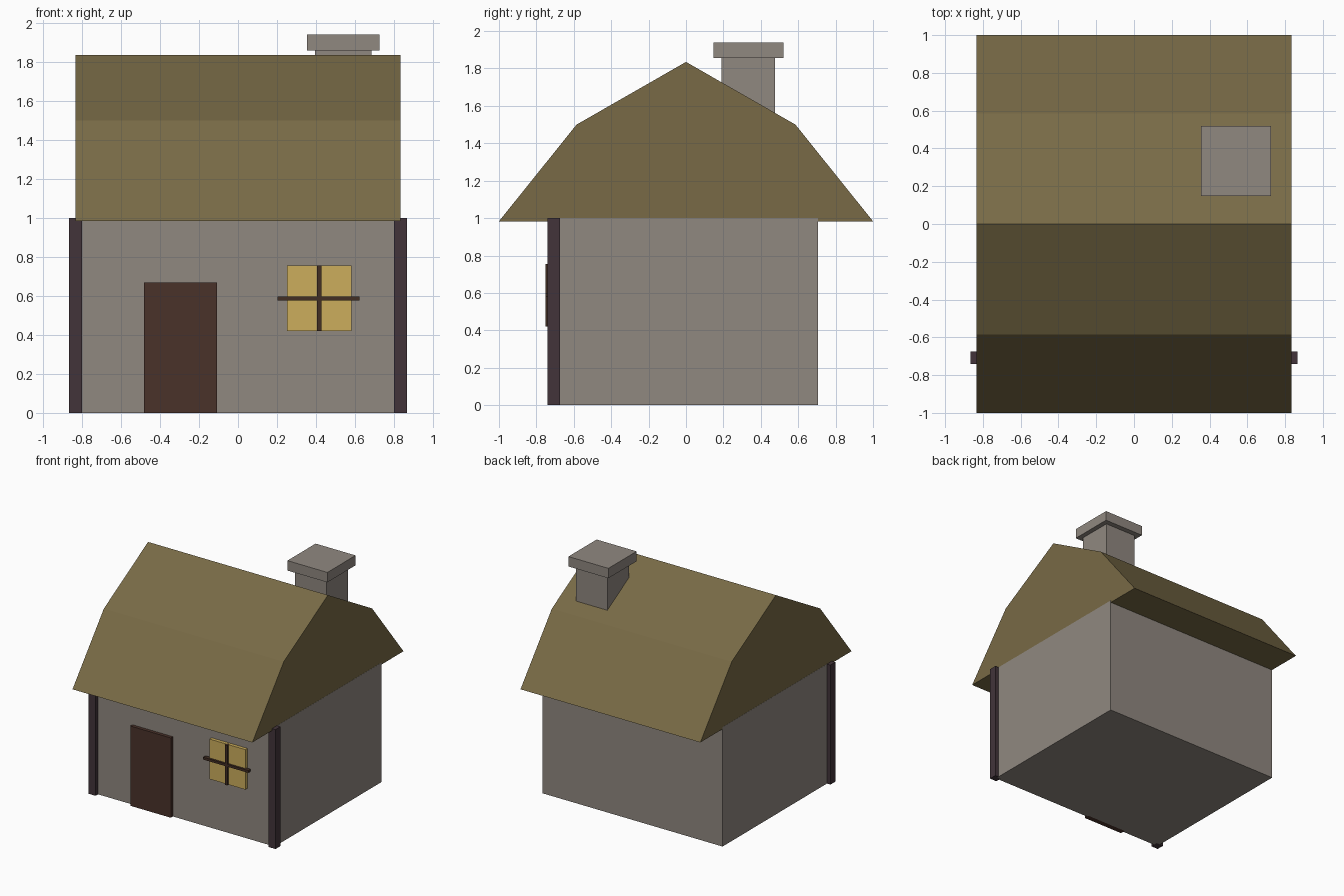
import bpy
import bmesh

default = bpy.data.objects.get("Cube")
if default:
    bpy.data.objects.remove(default, do_unlink=True)


def srgb(r, g, b):
    lin = [((c / 255 + 0.055) / 1.055) ** 2.4 for c in (r, g, b)]
    return (*lin, 1.0)


def material(name, colour):
    m = bpy.data.materials.new(name)
    m.use_nodes = True
    m.diffuse_color = colour
    bsdf = next(n for n in m.node_tree.nodes if n.type == 'BSDF_PRINCIPLED')
    bsdf.inputs["Base Color"].default_value = colour
    bsdf.inputs["Roughness"].default_value = 0.9
    return m


stone = material("warm grey stone", srgb(144, 136, 128))
thatch = material("olive thatch", srgb(120, 106, 70))
door_wood = material("dark red brown wood", srgb(74, 50, 42))
post_wood = material("dark plum wood", srgb(66, 52, 58))
bar_wood = material("dark brown wood", srgb(66, 46, 36))
glass = material("warm yellow glass", srgb(204, 174, 92))


def finish(name, bm, mat):
    bmesh.ops.recalc_face_normals(bm, faces=bm.faces)
    mesh = bpy.data.meshes.new(name)
    bm.to_mesh(mesh)
    bm.free()
    mesh.materials.append(mat)
    obj = bpy.data.objects.new(name, mesh)
    bpy.context.collection.objects.link(obj)
    return obj


def box(name, mat, x, y, z):
    """Box from its (low, high) range on each axis."""
    bm = bmesh.new()
    bmesh.ops.create_cube(bm, size=1)
    for v in bm.verts:
        v.co = [r[0] if c < 0 else r[1] for c, r in zip(v.co, (x, y, z))]
    return finish(name, bm, mat)


def prism(name, mat, profile, half_width):
    """Profile in (y, z) extruded along x."""
    bm = bmesh.new()
    face = bm.faces.new([bm.verts.new((-half_width, y, z)) for y, z in profile])
    new = bmesh.ops.extrude_face_region(bm, geom=[face])["geom"]
    verts = [g for g in new if isinstance(g, bmesh.types.BMVert)]
    bmesh.ops.translate(bm, verts=verts, vec=(2 * half_width, 0, 0))
    return finish(name, bm, mat)


# Walls and gambrel roof
box("walls", stone, (-0.834, 0.834), (-0.707, 0.707), (0, 1.0))
slope = [(-1, 0.983), (-0.585, 1.5), (0, 1.835), (0.585, 1.5), (1, 0.983)]
prism("roof", thatch, slope, 0.833)

# Chimney
box("chimney_shaft", stone, (0.395, 0.685), (0.19, 0.477), (1.3, 1.86))
box("chimney_cap", stone, (0.355, 0.725), (0.147, 0.52), (1.857, 1.94))

# Front corner posts
for side, x in (("right", (-0.866, -0.801)), ("left", (0.801, 0.866))):
    box(side + "_corner_post", post_wood, x, (-0.74, -0.674), (0, 1.0))

# Door
box("door", door_wood, (-0.483, -0.108), (-0.735, -0.69), (0, 0.668))

# Window with cross bars
box("window_pane", glass, (0.25, 0.582), (-0.735, -0.69), (0.42, 0.755))
box("window_upright_bar", bar_wood, (0.404, 0.428), (-0.752, -0.72), (0.42, 0.755))
box("window_cross_bar", bar_wood, (0.203, 0.622), (-0.752, -0.72), (0.577, 0.597))
